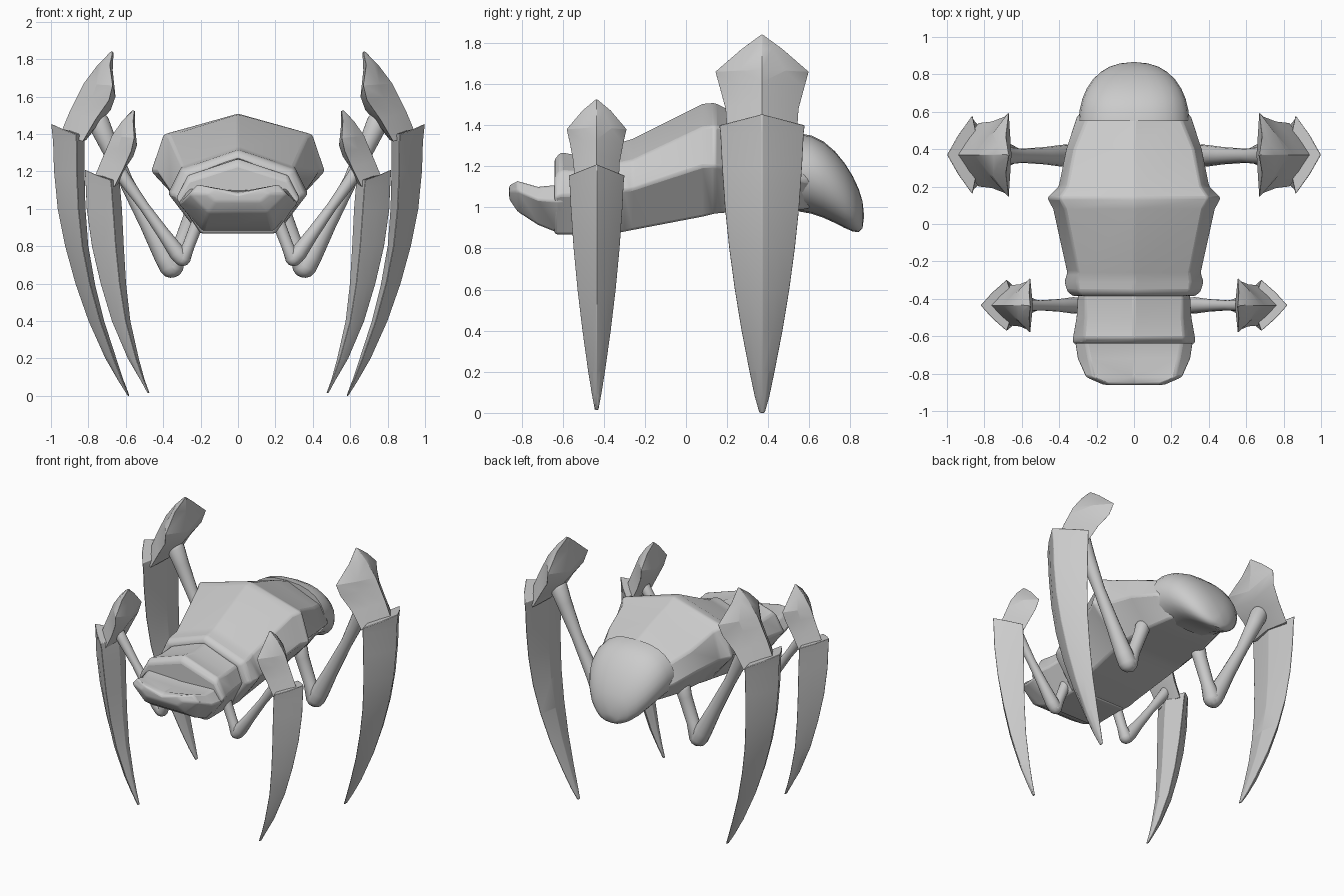
import bpy, bmesh, math
from mathutils import Vector

grey = bpy.data.materials.new("plain grey")
grey.diffuse_color = (0.6, 0.6, 0.6, 1)


def finish(ob, mirror=False, bevel=0.0, angle=35):
    ob.data.materials.append(grey)
    if mirror:
        m = ob.modifiers.new("mirror", 'MIRROR')
        m.use_axis = (True, False, False)
    if bevel:
        b = ob.modifiers.new("bevel", 'BEVEL')
        b.width, b.segments = bevel, 2
        b.limit_method, b.angle_limit = 'ANGLE', math.radians(22)
    bpy.ops.object.select_all(action='DESELECT')
    ob.select_set(True)
    bpy.context.view_layer.objects.active = ob
    bpy.ops.object.shade_smooth_by_angle(angle=math.radians(angle))


def loft(name, rings, **kw):
    """Skin a list of equal-length point rings and cap both ends."""
    bm = bmesh.new()
    rows = [[bm.verts.new(p) for p in r] for r in rings]
    n = len(rows[0])
    for a, b in zip(rows, rows[1:]):
        for i in range(n):
            j = (i + 1) % n
            bm.faces.new((a[i], a[j], b[j], b[i]))
    bm.faces.new(rows[0])
    bm.faces.new(rows[-1])
    bmesh.ops.remove_doubles(bm, verts=bm.verts, dist=0.0005)
    bmesh.ops.recalc_face_normals(bm, faces=bm.faces)
    me = bpy.data.meshes.new(name)
    bm.to_mesh(me)
    bm.free()
    ob = bpy.data.objects.new(name, me)
    bpy.context.collection.objects.link(ob)
    finish(ob, **kw)


def hull(name, stations, bevel=0.012, angle=35):
    """Body section: y, ridge z, shoulder x z, widest x z, belly x z."""
    rings = []
    for y, zt, xs, zs, xw, zw, xl, zl in stations:
        half = [(xs, zs), (xw, zw), (xl, zl)]
        ring = [(0, y, zt)] + [(x, y, z) for x, z in half] + [(0, y, zl)]
        ring += [(-x, y, z) for x, z in reversed(half)]
        rings.append(ring)
    loft(name, rings, bevel=bevel, angle=angle)


# Body: head, collar, main shell and rounded tail
hull("head", [
    (-0.86, 1.08, .12, 1.11, .17, 1.08, .12, 1.04),
    (-0.82, 1.09, .22, 1.13, .26, 1.08, .16, 0.98),
    (-0.72, 1.09, .24, 1.10, .305, 1.04, .18, .915),
    (-0.62, 1.10, .26, 1.11, .32, 1.03, .19, .875),
    (-0.55, 1.12, .25, 1.12, .30, 1.04, .19, .875)])
hull("collar", [
    (-0.64, 1.235, .265, 1.15, .33, 1.05, .19, .87),
    (-0.61, 1.27, .27, 1.18, .33, 1.06, .20, .868),
    (-0.50, 1.25, .26, 1.17, .31, 1.06, .20, .868),
    (-0.34, 1.28, .26, 1.18, .30, 1.07, .20, .87)])
hull("main_shell", [
    (-0.385, 1.29, .28, 1.19, .33, 1.07, .20, .87),
    (-0.36, 1.315, .30, 1.21, .36, 1.08, .21, .872),
    (-0.31, 1.32, .305, 1.22, .375, 1.08, .22, .88),
    (-0.26, 1.335, .30, 1.23, .36, 1.09, .22, .89),
    (0.08, 1.505, .37, 1.39, .435, 1.20, .24, .955),
    (0.14, 1.51, .40, 1.40, .468, 1.20, .25, .97),
    (0.20, 1.48, .36, 1.38, .405, 1.19, .24, .975),
    (0.40, 1.42, .32, 1.31, .365, 1.17, .23, .98),
    (0.57, 1.35, .25, 1.25, .31, 1.13, .19, .99),
    (0.61, 1.33, .22, 1.24, .28, 1.12, .17, 1.0)])
tail = []
for k in range(9):
    t = math.radians(11.2 * k)
    c, y = max(math.cos(t), .02), 0.55 + 0.315 * math.sin(t)
    mid = 1.17 - 0.21 * math.sin(t) ** 2
    ring = []
    for i in range(24):
        a = math.tau * i / 24
        sx, sz = math.sin(a), math.cos(a)
        x = math.copysign(abs(sx) ** .8, sx) * 0.295 * c ** .85
        z = sz * (0.19 if sz > 0 else 0.19 + .03 * math.sin(t)) * c ** .7
        ring.append((x, y, mid + z))
    tail.append(ring)
loft("tail", tail, angle=50)


def plate(name, yc, rows):
    """Diamond-section plate: z ridge/edge/inner, x ridge/edge/inner, half width."""
    rings = []
    for zr, ze, zi, xr, xe, xi, w in rows:
        rings.append([(xr, yc, zr), ((xr + xe) / 2 + .008, yc + w * .5, (zr + ze) / 2),
                      (xe, yc + w, ze), (xi, yc, zi), (xe, yc - w, ze),
                      ((xr + xe) / 2 + .008, yc - w * .5, (zr + ze) / 2)])
    loft(name, rings, mirror=True, bevel=0.006)


def blade(name, yc, rows):
    """Downward sickle: z, outer x, inner x, half width; first row is peaked."""
    out = []
    for k, (z, xo, xi, w) in enumerate(rows):
        peak = 0.055 if k == 0 else 0
        out.append((z + peak, z, z, xo, xo + (xi - xo) * .75, xi, w))
    plate(name, yc, out)


blade("rear_blade", 0.37, [
    (1.40, 1.0, .82, .21), (1.36, .99, .82, .205), (1.2, .985, .82, .197),
    (1.0, .965, .815, .183), (.8, .925, .80, .162), (.6, .87, .765, .135),
    (.4, .80, .715, .102), (.2, .71, .65, .063), (.08, .64, .61, .038),
    (.0, .587, .58, .015)])
blade("front_blade", -0.435, [
    (1.155, .82, .635, .137), (1.12, .815, .63, .133), (1.0, .81, .62, .127),
    (.8, .782, .61, .113), (.6, .735, .598, .094), (.4, .675, .575, .07),
    (.2, .59, .53, .042), (.09, .525, .50, .024), (.015, .48, .473, .01)])

# Shields rising above each blade
plate("rear_shield", 0.37, [
    (1.84, 1.84, 1.835, .675, .67, .665, .004),
    (1.77, 1.77, 1.74, .75, .685, .67, .10),
    (1.67, 1.66, 1.60, .825, .67, .655, .227),
    (1.61, 1.58, 1.53, .855, .69, .68, .205),
    (1.52, 1.48, 1.47, .90, .76, .73, .178),
    (1.40, 1.36, 1.37, .95, .83, .81, .17)])
plate("front_shield", -0.435, [
    (1.525, 1.525, 1.52, .56, .555, .55, .004),
    (1.47, 1.47, 1.44, .62, .56, .55, .07),
    (1.39, 1.38, 1.34, .675, .555, .54, .146),
    (1.33, 1.31, 1.28, .70, .57, .56, .13),
    (1.26, 1.22, 1.22, .73, .61, .60, .113),
    (1.14, 1.12, 1.13, .78, .66, .64, .108)])


def limb(name, yc, points):
    """Round bone through (x, z, radius) points, closed with rounded ends."""
    pts = [(Vector((x, yc, z)), r) for x, z, r in points]
    d0 = (pts[0][0] - pts[1][0]).normalized()
    d1 = (pts[-1][0] - pts[-2][0]).normalized()
    cap = [(1.0, .05), (.87, .5), (.5, .87)]
    pts = ([(pts[0][0] + d0 * pts[0][1] * k, pts[0][1] * s) for k, s in cap] + pts +
           [(pts[-1][0] + d1 * pts[-1][1] * k, pts[-1][1] * s) for k, s in reversed(cap)])
    d = (pts[-1][0] - pts[0][0]).normalized()
    u, v = Vector((0, 1, 0)), d.cross(Vector((0, 1, 0)))
    loft(name, [[p + r * (math.cos(a) * u + math.sin(a) * v)
                 for a in [math.tau * i / 16 for i in range(16)]] for p, r in pts],
         mirror=True, angle=60)


# Leg bones: a long arm down to the knee, a short one up to the belly
limb("rear_arm", 0.365, [(.745, 1.46, .058), (.70, 1.36, .05), (.60, 1.15, .038),
                         (.48, .92, .046), (.39, .745, .058), (.36, .69, .06)])
limb("rear_hip", 0.365, [(.35, .69, .058), (.31, .79, .042), (.25, .95, .045), (.235, 1.0, .05)])
limb("front_arm", -0.435, [(.64, 1.21, .036), (.60, 1.15, .034), (.50, 1.01, .027),
                           (.40, .87, .034), (.325, .765, .044), (.30, .735, .042)])
limb("front_hip", -0.435, [(.295, .735, .042), (.265, .80, .032), (.215, .93, .034), (.20, .97, .036)])
